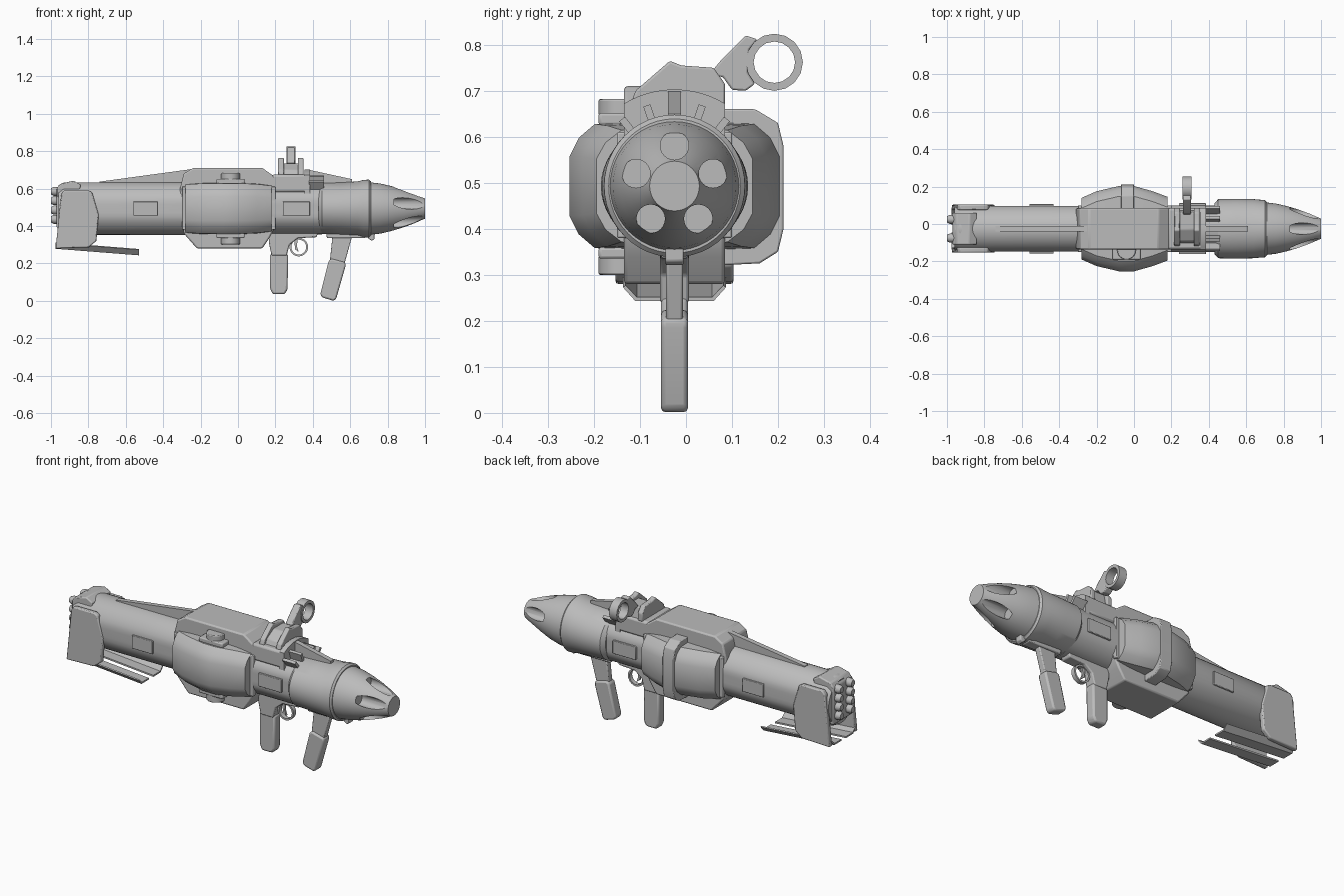
import bpy, bmesh, math
from mathutils import Vector, Matrix

if "Cube" in bpy.data.objects:
    bpy.data.objects.remove(bpy.data.objects["Cube"])

CY, CZ = -0.025, 0.493          # long axis of the launcher
grey = bpy.data.materials.new("metal grey")
grey.diffuse_color = (0.5, 0.5, 0.5, 1)
grey.use_nodes = True
grey.node_tree.nodes["Principled BSDF"].inputs["Base Color"].default_value = grey.diffuse_color


def finish(name, bm, bevel=0.0):
    bmesh.ops.recalc_face_normals(bm, faces=bm.faces[:])
    me = bpy.data.meshes.new(name)
    bm.to_mesh(me)
    bm.free()
    me.materials.append(grey)
    ob = bpy.data.objects.new(name, me)
    bpy.context.collection.objects.link(ob)
    if bevel:
        m = ob.modifiers.new("bevel", 'BEVEL')
        m.width, m.segments, m.limit_method = bevel, 2, 'ANGLE'
    return ob


def loft(name, sections, bevel=0.0, closed=False):
    """Skin closed rings of points; cap the ends unless the path closes."""
    bm = bmesh.new()
    rings = [[bm.verts.new(p) for p in s] for s in sections]
    n = len(rings[0])
    pairs = list(zip(rings, rings[1:])) + ([(rings[-1], rings[0])] if closed else [])
    for a, b in pairs:
        for i in range(n):
            bm.faces.new((a[i], a[(i + 1) % n], b[(i + 1) % n], b[i]))
    if not closed:
        bm.faces.new(rings[0])
        bm.faces.new(rings[-1])
    return finish(name, bm, bevel)


def side_prism(name, pts, y0, y1, bevel=0.0):
    """x-z outline pushed along y."""
    return loft(name, [[(x, y, z) for x, z in pts] for y in (y0, y1)], bevel)


def cross_prism(name, pts, x0, x1, bevel=0.0):
    """y-z outline pushed along x."""
    return loft(name, [[(x, y, z) for y, z in pts] for x in (x0, x1)], bevel)


def box(name, x0, x1, y0, y1, z0, z1, bevel=0.0):
    return side_prism(name, [(x0, z0), (x1, z0), (x1, z1), (x0, z1)], y0, y1, bevel)


def tube_body(name, profile, flat=9.0, sides=40, cy=CY, cz=CZ):
    """Rings along x from (x, y radius, z radius); flat clamps the sides."""
    secs = []
    for x, ry, rz in profile:
        ring = []
        for i in range(sides):
            a = math.tau * i / sides
            y = max(-flat, min(flat, ry * math.cos(a)))
            ring.append((x, cy + y, cz + rz * math.sin(a)))
        secs.append(ring)
    return loft(name, secs)


def upright_cyl(name, x, y, r, z0, z1, sides=24):
    return loft(name, [[(x + r * math.cos(math.tau * i / sides),
                         y + r * math.sin(math.tau * i / sides), z)
                        for i in range(sides)] for z in (z0, z1)], 0.004)


def ring_band(name, axis, c, ro, ri, half, sides):
    """Flat-walled ring around the x or y axis."""
    secs = []
    for i in range(sides):
        a = math.tau * i / sides
        sec = []
        for r, t in ((ro, -half), (ro, half), (ri, half), (ri, -half)):
            u, v = r * math.cos(a), r * math.sin(a)
            d = (t, u, v) if axis == 'x' else (u, t, v)
            sec.append(Vector(c) + Vector(d))
        secs.append(sec)
    return loft(name, secs, closed=True)


# Barrel and fore body
tube_body("rear_barrel", [(-0.96, .115, .125), (-0.93, .13, .14), (0.1, .13, .142)], 0.122)
tube_body("mid_barrel", [(0.1, .135, .138), (0.45, .135, .138)], 0.125)
tube_body("fore_body", [(0.43, .135, .128), (0.45, .158, .136), (0.55, .16, .14), (0.64, .158, .145),
                        (0.67, .155, .153), (0.70, .153, .155), (0.71, .143, .146)], sides=48)

# Nose with five flutes
nose = tube_body("nose", [(0.70, .141, .141), (0.76, .134, .134), (0.82, .12, .12),
                          (0.88, .102, .102), (0.94, .08, .08), (0.985, .06, .06), (1.0, .054, .054)], sides=48)
for k in range(5):
    a = math.radians(90 + 72 * k)
    cut = tube_body("flute_cutter", [(0.835, .031, .031), (1.1, .031, .031)], sides=24,
                    cy=CY + .088 * math.cos(a), cz=CZ + .088 * math.sin(a))
    m = nose.modifiers.new("flute", 'BOOLEAN')
    m.operation, m.object, m.solver = 'DIFFERENCE', cut, 'EXACT'
    bpy.context.view_layer.objects.active = nose
    bpy.ops.object.modifier_apply(modifier=m.name)
    bpy.data.objects.remove(cut)

# Central housing: narrow block with sloped ends
side_prism("housing", [(-0.29, .36), (-0.22, .28), (0.13, .28), (0.17, .34), (0.2, .40), (0.2, .66),
                       (0.13, .71), (-0.24, .71), (-0.29, .68), (-0.31, .60)], CY - .11, CY + .11, 0.008)

# Top ridges behind and ahead of the housing
side_prism("rear_ridge", [(-0.74, .60), (-0.74, .637), (-0.24, .705), (-0.24, .60)], CY - .014, CY + .014)
side_prism("front_ridge", [(0.38, .60), (0.38, .70), (0.61, .65), (0.61, .60)], CY - .014, CY + .014)

# Arch and radiating ribs in front of the sight
arch = [(CY + .11 * c / 8, CZ + math.sqrt(.21 ** 2 - (.11 * c / 8) ** 2)) for c in range(-8, 9)]
cross_prism("sight_arch", [(CY - .11, .55)] + arch + [(CY + .11, .55)], 0.355, 0.385)
for k in (-2, -1, 1, 2):
    rib = box("arch_rib", 0.38, 0.46, -.008, .008, .12, .185)
    rib.data.transform(Matrix.Translation((0, CY, CZ)) @ Matrix.Rotation(math.radians(19 * k), 4, 'X'))

# Paired side parts, s = -1 faces the front
for s in (-1, 1):
    def Y(d):
        return CY + s * d
    secs = []
    for x, d, k in ((-0.28, .165, .95), (-0.2, .2, .99), (-0.08, .228, 1), (0.0, .228, 1), (0.1, .2, .97), (0.18, .17, .9)):
        outline = ((.08, -.138), (d - .055, -.135), (d - .02, -.105), (d, -.065),
                   (d, .065), (d - .02, .105), (d - .055, .135), (.08, .138))
        secs.append([(x, Y(o), CZ + z * k) for o, z in outline])
    loft("side_pod", secs)
    box("rear_panel", -0.56, -0.43, Y(.10), Y(.132), .455, .53, 0.003)
    box("mid_panel", 0.24, 0.385, Y(.10), Y(.136), .455, .53, 0.003)
    box("pod_rail", -0.30, 0.20, Y(.10), Y(.125), .38, .61, 0.004)
    # Rear shield, tail tray and lip
    side_prism("rear_shield", [(-0.975, .28), (-0.80, .285), (-0.757, .32), (-0.745, .46), (-0.78, .58),
                               (-0.80, .59), (-0.93, .59), (-0.945, .57)], Y(.10), Y(.128), 0.006)
    tray = [(.02, 0), (.085, 0), (.112, .03), (.106, .034), (.082, .009), (.02, .009)]
    loft("tail_tray", [[(x, Y(o), z + h) for o, h in tray] for x, z in ((-0.975, .278), (-0.53, .243))])
    # Rear exhaust nozzles
    for z in (.435, .485, .535, .585):
        tube_body("exhaust_nozzle", [(-0.93, .024, .024), (-0.985, .024, .024), (-1.0, .017, .017)],
                  sides=16, cy=Y(.05), cz=z)

# Rear cap and top step
side_prism("rear_cap", [(-0.97, .39), (-0.9, .39), (-0.84, .62), (-0.88, .642), (-0.95, .625), (-0.97, .60)],
           CY - .085, CY + .085, 0.006)

# Knobs on the front pod, strap on the back pod
for z0, z1, b0, b1 in ((.645, .682, .625, .652), (.30, .342, .335, .36)):
    upright_cyl("pod_knob", -0.04, -0.14, 0.05, z0, z1)
    box("knob_base", -0.115, 0.035, -0.19, -0.10, b0, b1, 0.006)
cross_prism("pod_strap", [(.06, .66), (.15, .66), (.2, .63), (.212, .58), (.212, .40), (.2, .35),
                          (.16, .325), (.06, .32)], -0.07, 0.0, 0.004)

# Sight mount and folding sight
box("sight_mount", 0.18, 0.37, CY - .11, CY + .11, .58, .675, 0.012)
for x0, x1 in ((0.215, 0.245), (0.32, 0.35)):
    cross_prism("sight_cheek", [(-.12, .67), (-.11, .70), (-.035, .765), (-.01, .755), (.06, .75),
                                (.085, .715), (.085, .67)], x0, x1, 0.005)
cross_prism("sight_saddle", [(-.11, .66), (-.09, .70), (-.03, .735), (.06, .735), (.075, .66)], 0.24, 0.325, 0.005)
cross_prism("sight_arm", [(.05, .735), (.075, .765), (.13, .82), (.155, .812), (.138, .79), (.134, .74),
                          (.15, .715), (.13, .70), (.10, .702), (.08, .73)], 0.262, 0.304, 0.004)
ring_band("sight_ring", 'x', (0.283, .192, .762), .062, .045, .024, 16)

# Pistol grip, trigger and guard
side_prism("grip_frame", [(0.165, .37), (0.165, .31), (0.18, .24), (0.26, .24), (0.275, .30), (0.32, .335),
                          (0.42, .34), (0.43, .37)], CY - .032, CY + .032, 0.006)
side_prism("pistol_grip", [(0.17, .25), (0.17, .07), (0.185, .035), (0.25, .035), (0.265, .06), (0.268, .25)],
           CY - .029, CY + .029, 0.01)
ring_band("trigger_guard", 'y', (0.325, CY, .287), .05, .04, .012, 20)
side_prism("trigger", [(0.30, .34), (0.32, .34), (0.315, .29), (0.325, .26), (0.305, .275)], CY - .006, CY + .006)

# Slanted fore grip with its rail and latch
side_prism("fore_grip_rail", [(0.47, .39), (0.475, .335), (0.68, .335), (0.69, .39)], CY - .028, CY + .028, 0.005)
side_prism("fore_grip_stem", [(0.505, .345), (0.61, .345), (0.57, .20), (0.49, .20)], CY - .018, CY + .018, 0.005)
side_prism("fore_grip", [(0.485, .215), (0.50, .225), (0.575, .205), (0.575, .185), (0.525, .01), (0.51, 0.0),
                         (0.45, .018), (0.44, .035)], CY - .029, CY + .029, 0.009)
side_prism("front_latch", [(0.68, .37), (0.695, .335), (0.715, .32), (0.73, .33), (0.73, .37)],
           CY - .02, CY + .02, 0.004)

# Smooth shading with crisp edges
bpy.ops.object.select_all(action='DESELECT')
for ob in bpy.context.scene.objects:
    ob.select_set(True)
    bpy.context.view_layer.objects.active = ob
bpy.ops.object.shade_smooth_by_angle(angle=math.radians(30))
